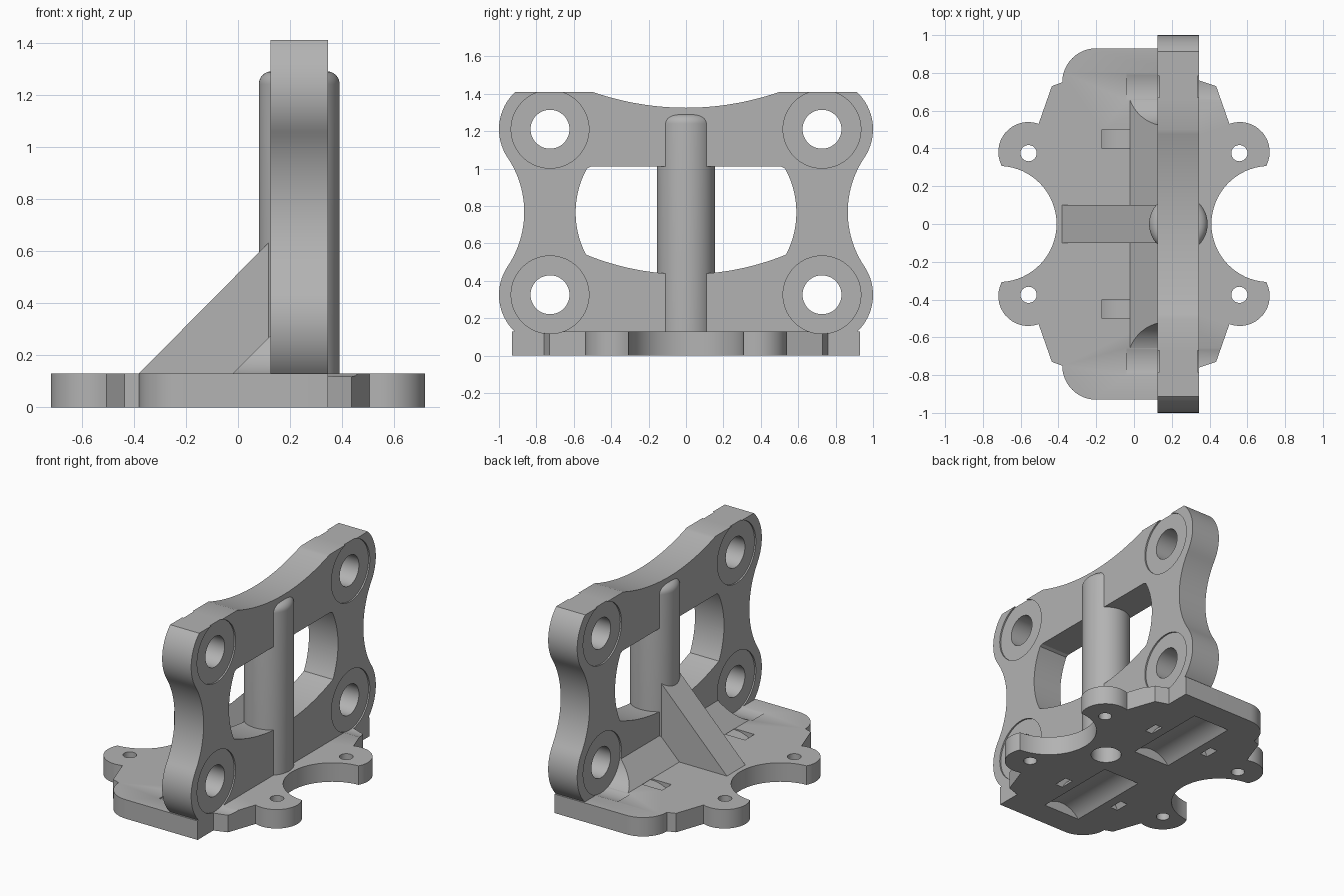
import bpy, bmesh
from math import sin, cos, pi, atan2, hypot, radians
from mathutils import Vector, Matrix

if "Cube" in bpy.data.objects:
    bpy.data.objects.remove(bpy.data.objects["Cube"])

grey = bpy.data.materials.new("plain grey")
grey.use_nodes = True
grey.diffuse_color = (0.45, 0.45, 0.45, 1)
grey.node_tree.nodes["Principled BSDF"].inputs["Base Color"].default_value = (0.45, 0.45, 0.45, 1)

AXES = {"x": Matrix(((0, 0, 1), (1, 0, 0), (0, 1, 0))),   # profile (y, z)
        "y": Matrix(((1, 0, 0), (0, 0, 1), (0, 1, 0))),   # profile (x, z)
        "z": Matrix.Identity(3)}                          # profile (x, y)


def prism(name, profile, axis, low, high):
    """Extrude a closed 2D profile along an axis."""
    bm = bmesh.new()
    face = bm.faces.new([bm.verts.new(AXES[axis] @ Vector((a, b, low))) for a, b in profile])
    top = bmesh.ops.extrude_face_region(bm, geom=[face])["geom"]
    shift = AXES[axis] @ Vector((0, 0, high - low))
    bmesh.ops.translate(bm, vec=shift, verts=[v for v in top if isinstance(v, bmesh.types.BMVert)])
    bmesh.ops.recalc_face_normals(bm, faces=bm.faces)
    mesh = bpy.data.meshes.new(name)
    bm.to_mesh(mesh)
    bm.free()
    obj = bpy.data.objects.new(name, mesh)
    bpy.context.collection.objects.link(obj)
    mesh.materials.append(grey)
    return obj


def arc(cx, cy, r, start, end, steps=16):
    """Arc points from one angle in degrees to another."""
    angles = [radians(start + (end - start) * i / steps) for i in range(steps + 1)]
    return [(cx + r * cos(a), cy + r * sin(a)) for a in angles]


def circle(cx, cy, r, steps=48):
    return arc(cx, cy, r, 0, 360, steps)[:-1]


def through(p, q, s, steps=16):
    """Arc from p to s passing through q."""
    (ax, ay), (bx, by), (cx, cy) = p, q, s
    d = 2 * (ax * (by - cy) + bx * (cy - ay) + cx * (ay - by))
    a2, b2, c2 = ax * ax + ay * ay, bx * bx + by * by, cx * cx + cy * cy
    ux = (a2 * (by - cy) + b2 * (cy - ay) + c2 * (ay - by)) / d
    uy = (a2 * (cx - bx) + b2 * (ax - cx) + c2 * (bx - ax)) / d
    angle = [atan2(y - uy, x - ux) for x, y in (p, q, s)]
    sweep, part = (angle[2] - angle[0]) % (2 * pi), (angle[1] - angle[0]) % (2 * pi)
    if part > sweep:
        sweep -= 2 * pi
    r = hypot(ax - ux, ay - uy)
    return [(ux + r * cos(angle[0] + sweep * i / steps), uy + r * sin(angle[0] + sweep * i / steps))
            for i in range(steps + 1)]


def mirrored(half):
    """Close a half profile by reflecting it across the first coordinate's zero."""
    return half + [(-a, b) for a, b in reversed(half) if abs(a) > 1e-5]


def modify(obj, kind, **settings):
    mod = obj.modifiers.new(kind.lower(), kind)
    for key, value in settings.items():
        setattr(mod, key, value)
    bpy.context.view_layer.objects.active = obj
    bpy.ops.object.modifier_apply(modifier=mod.name)


def cut(obj, cutters):
    for c in cutters:
        c.hide_render = True
        modify(obj, "BOOLEAN", operation="DIFFERENCE", solver="EXACT", object=c)


helpers = []


def cutter(*args):
    helpers.append(prism("cutter", *args))
    return helpers[-1]


BASE_TOP = 0.13
WALL_LOW, WALL_HIGH = 0.125, 0.345
BOLT_Y, BOLT_Z = 0.727, (0.325, 1.21)
POST_X, POST_R = 0.235, 0.155

# Base plate: rounded rear corners, four ears and two round side bites
ear = through((0.505, 0.53), (0.718, 0.37), (0.70, 0.307))
bite = through((0.70, 0.307), (0.41, 0), (0.70, -0.307), 32)
right = [(WALL_HIGH, 0.93), (WALL_HIGH, 0.76), (0.435, 0.73)] + ear + bite[1:-1]
right += [(x, -y) for x, y in reversed([(WALL_HIGH, 0.93), (WALL_HIGH, 0.76), (0.435, 0.73)] + ear)]
left_upper = [(-x, y) for x, y in [(0.435, 0.73)] + ear]
corner = arc(-0.2, 0.75, 0.18, 90, 180)
left = corner + left_upper + [(-x, y) for x, y in bite[1:-1]]
left += [(x, -y) for x, y in reversed(corner + left_upper)]
base = prism("base_plate", right + left[::-1], "z", 0, BASE_TOP)

cut(base, [cutter(circle(sx * 0.558, sy * 0.375, 0.043, 24), "z", -0.1, 0.3)
           for sx in (-1, 1) for sy in (-1, 1)])
cut(base, [cutter(circle(POST_X, 0, 0.097), "z", -0.1, 0.3)])

# Underside rod pockets and the curved strap channels around them
ROD_X, ROD_Z = -0.02, -0.108
for s in (-1, 1):
    cut(base, [cutter(circle(ROD_X, ROD_Z, 0.177), "y", s * 0.45 - 0.3, s * 0.45 + 0.3)])
    band = arc(ROD_X, ROD_Z, 0.281, 0, 180, 32) + arc(ROD_X, ROD_Z, 0.23, 180, 0, 32)
    cut(base, [cutter(band, "y", s * 0.45 - 0.05, s * 0.45 + 0.05)])

# Upright frame with four round corners and waisted sides
LOW_Z, HIGH_Z = BOLT_Z
half = through((0, 1.325), (0.25, 1.346), (0.5, 1.41), 20)
half += arc(BOLT_Y, HIGH_Z, 0.273, 47.1, -33.9)
half += through((0.9535, 1.058), (0.865, 0.7675), (0.9535, 0.477), 24)[1:-1]
half += arc(BOLT_Y, LOW_Z, 0.273, 33.9, -45.6)
frame = prism("upright_frame", mirrored(half), "x", WALL_LOW, WALL_HIGH)

window = [(0.51, 1.01), (0.53, 1.0)]
window += through((0.54, 0.98), (0.59, 0.77), (0.535, 0.54), 20)
window += through((0.535, 0.54), (0.3, 0.467), (0, 0.435), 16)[1:]
cut(frame, [cutter(mirrored(window), "x", 0, 0.5)])

# Bolt holes, with shallow washer recesses on both faces
recesses = []
for s in (-1, 1):
    for z in BOLT_Z:
        cut(frame, [cutter(circle(s * BOLT_Y, z, 0.104), "x", 0, 0.5)])
        ring = circle(s * BOLT_Y, z, 0.208, 64)
        recesses += [cutter(ring, "x", -0.04, WALL_LOW + 0.01),
                     cutter(ring, "x", WALL_HIGH - 0.01, 0.46)]
cut(frame, recesses)
cut(base, recesses)

# Sloped fillet along the foot of the frame
fillet = prism("foot_fillet", [(-0.02, BASE_TOP), (WALL_LOW, BASE_TOP), (WALL_LOW, 0.275)],
               "y", -0.7, 0.7)
cut(fillet, recesses)

# Hollow vertical post with a rounded top
post_profile = circle(POST_X, 0, POST_R, 64)
post = prism("centre_post", post_profile, "z", 0.06, 1.29)
bm = bmesh.new()
bm.from_mesh(post.data)
rim = [e for e in bm.edges if all(v.co.z > 1.2 for v in e.verts)]
bmesh.ops.bevel(bm, geom=rim, offset=0.05, segments=8, profile=0.5, affect="EDGES")
bm.to_mesh(post.data)
bm.free()
cut(post, [cutter(circle(POST_X, 0, 0.097), "z", -0.1, 1.1)])

# Large triangular brace behind the post
brace = prism("rear_brace", [(-0.38, BASE_TOP), (0.15, BASE_TOP), (0.15, 0.665)], "y", -0.1, 0.1)
cut(brace, [cutter(post_profile, "z", 0, 1.5)])

for h in helpers:
    bpy.data.objects.remove(h)

# Smooth curved walls, keep edges sharp
bpy.ops.object.select_all(action="DESELECT")
for obj in (base, frame, fillet, post, brace):
    obj.select_set(True)
bpy.context.view_layer.objects.active = base
bpy.ops.object.shade_smooth_by_angle(angle=radians(25))
